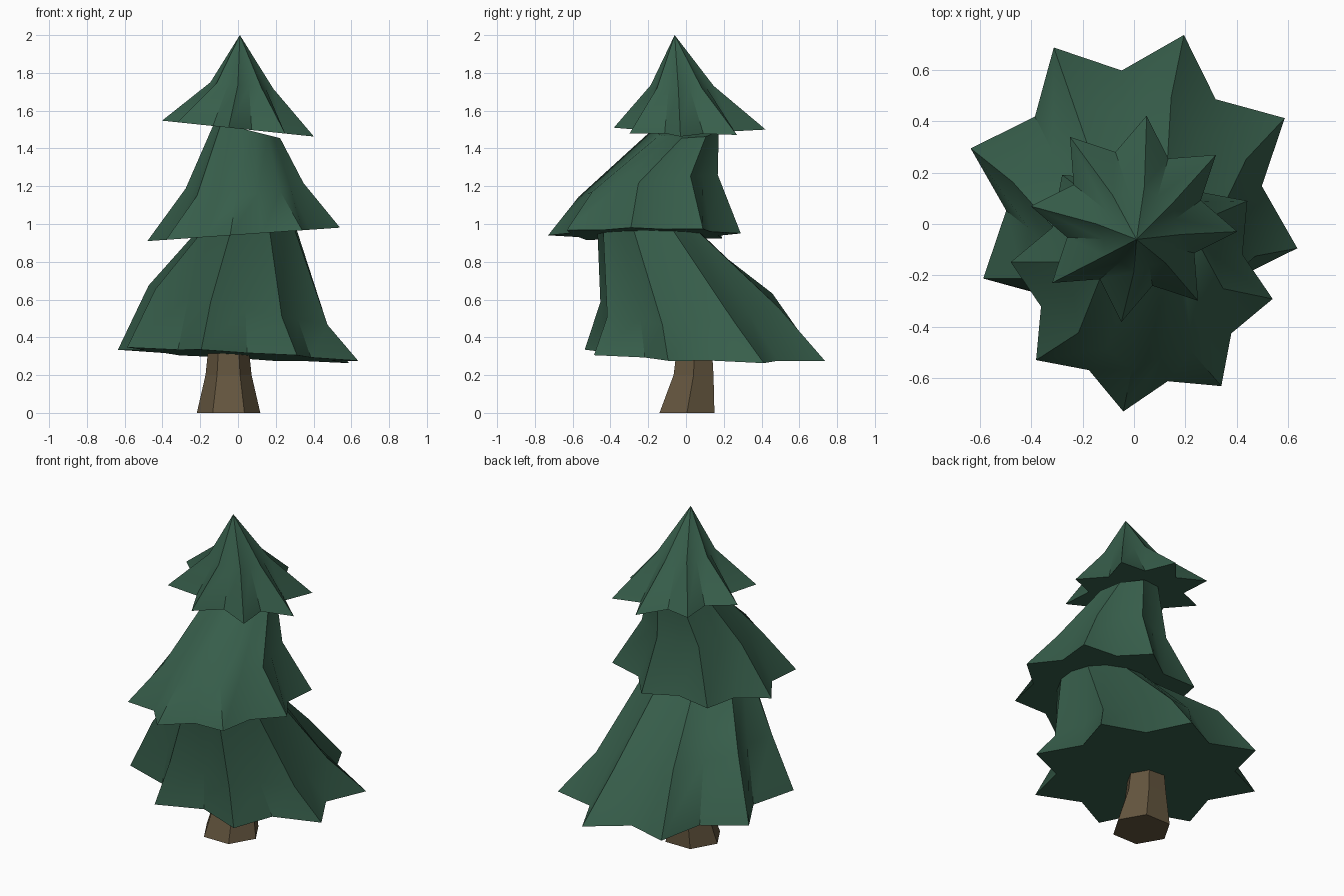
import bpy, bmesh
from math import sin, cos, radians, pi

if "Cube" in bpy.data.objects:
    bpy.data.objects.remove(bpy.data.objects["Cube"])


def material(name, rgb):
    m = bpy.data.materials.new(name)
    m.diffuse_color = (*rgb, 1)
    m.use_nodes = True
    m.node_tree.nodes["Principled BSDF"].inputs["Base Color"].default_value = m.diffuse_color
    return m


green = material("needles", (0.038, 0.112, 0.07))
brown = material("bark", (0.125, 0.09, 0.048))


def loft(name, rings, mat, apex=None, angle=38):
    """Skin a stack of vertex rings, capped below, with a tip or cap on top."""
    bm = bmesh.new()
    loops = [[bm.verts.new(p) for p in ring] for ring in rings]
    n = len(loops[0])
    for a, b in zip(loops, loops[1:]):
        for i in range(n):
            j = (i + 1) % n
            bm.faces.new((a[i], a[j], b[j], b[i]))
    bm.faces.new(loops[0][::-1])
    top = loops[-1]
    if apex:
        tip = bm.verts.new(apex)
        for i in range(n):
            bm.faces.new((top[i], top[(i + 1) % n], tip))
    else:
        bm.faces.new(top)
    bmesh.ops.recalc_face_normals(bm, faces=bm.faces)
    me = bpy.data.meshes.new(name)
    bm.to_mesh(me)
    bm.free()
    me.materials.append(mat)
    ob = bpy.data.objects.new(name, me)
    bpy.context.collection.objects.link(ob)
    if angle:
        bpy.context.view_layer.objects.active = ob
        ob.select_set(True)
        bpy.ops.object.shade_smooth_by_angle(angle=radians(angle))
        ob.select_set(False)


def star(start, cx, cy, z0, tip, valley, tx=0, ty=0, points=8, sy=1):
    """Tilted star ring: z = z0 + tx*x + ty*y, stretched along y by sy."""
    ring = []
    for i in range(points * 2):
        a = radians(start) + pi * i / points
        r = valley if i % 2 else tip
        x, y = cx + r * cos(a), cy + r * sin(a) * sy
        ring.append((x, y, z0 + tx * x + ty * y))
    return ring


# lower tier, leaning towards the front
loft("lower_branches", [
    star(28, 0, 0.10, 0.308, 0.665, 0.50, -0.055, -0.03),
    star(28, 0, 0.02, 0.57, 0.495, 0.41, -0.21, 0.03),
    star(28, 0.04, -0.2, 0.96, 0.27, 0.27, 0.05),
], green)

# middle tier, leaning towards the back
loft("middle_branches", [
    star(37, 0.03, -0.22, 0.943, 0.515, 0.405, 0.07),
    star(37, 0.035, -0.2, 1.23, 0.315, 0.28, 0.07, 0.15, sy=1.18),
    star(37, 0.05, 0.0, 1.51, 0.175, 0.16, -0.25),
], green)

# top tier with pointed tip
loft("top_branches", [
    star(38, 0, 0.02, 1.505, 0.405, 0.27, -0.105),
    star(38, 0.02, -0.02, 1.735, 0.168, 0.145, -0.1),
], green, apex=(0.01, -0.06, 2.0))

# bent six-sided trunk
loft("trunk", [
    star(0, -0.05, 0.005, 0, 0.168, 0.168, points=3),
    star(0, -0.05, 0.04, 0.2, 0.122, 0.122, points=3),
    star(0, -0.05, 0.045, 0.36, 0.105, 0.105, points=3),
], brown, angle=0)
